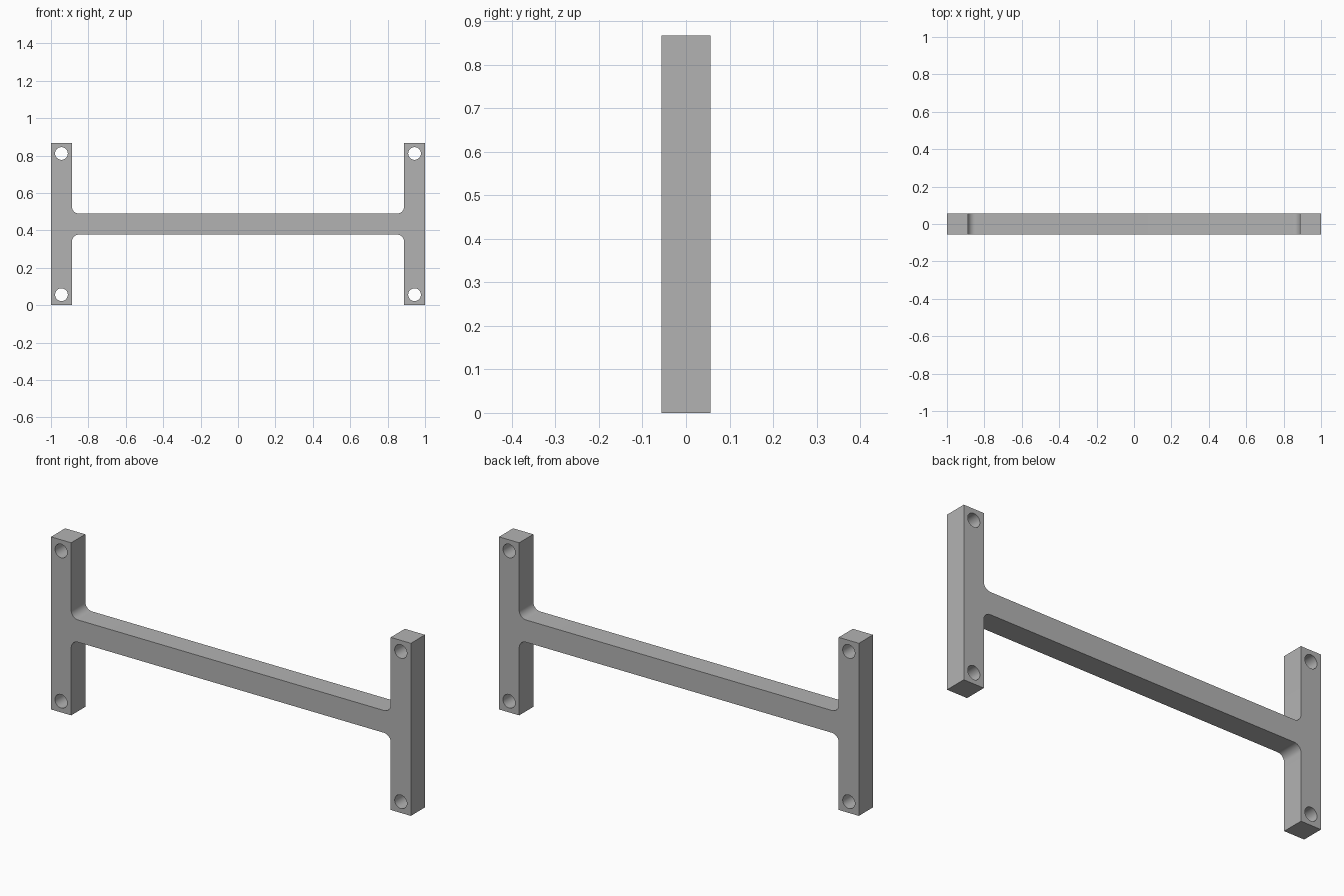
import bpy, bmesh
from math import pi, cos, sin, radians
from mathutils import Matrix

default = bpy.data.objects.get("Cube")
if default:
    bpy.data.objects.remove(default, do_unlink=True)

HEIGHT = 0.867           # post height
MID = HEIGHT / 2         # bar centre height
HALF = 0.056             # half thickness of posts and bar
INNER = 1 - 2 * HALF     # inner face of each post
FILLET = 0.038
HOLE_R = 0.034

grey = bpy.data.materials.new("plain grey")
grey.use_nodes = True
grey.diffuse_color = (0.45, 0.45, 0.45, 1)
grey.node_tree.nodes["Principled BSDF"].inputs["Base Color"].default_value = grey.diffuse_color


def make_object(name, bm):
    mesh = bpy.data.meshes.new(name)
    bmesh.ops.recalc_face_normals(bm, faces=bm.faces[:])
    bm.to_mesh(mesh)
    bm.free()
    mesh.materials.append(grey)
    obj = bpy.data.objects.new(name, mesh)
    bpy.context.collection.objects.link(obj)
    return obj


# One quarter of the H outline: post top corners, then the fillet into the bar
quarter = [(1, MID), (INNER, MID)]
for i in range(11):
    a = pi / 2 * i / 10
    quarter.append((INNER - FILLET + FILLET * cos(a),
                    HALF + FILLET - FILLET * sin(a)))

# Mirror the quarter around the centre to close the outline
outline = quarter + [(-x, z) for x, z in reversed(quarter)]
outline += [(x, -z) for x, z in reversed(outline)]

# H frame: outline extruded through the depth
bm = bmesh.new()
face = bm.faces.new([bm.verts.new((x, -HALF, z + MID)) for x, z in outline])
extruded = bmesh.ops.extrude_face_region(bm, geom=[face], use_keep_orig=True)
verts = [g for g in extruded["geom"] if isinstance(g, bmesh.types.BMVert)]
bmesh.ops.translate(bm, verts=verts, vec=(0, 2 * HALF, 0))
frame = make_object("h_frame", bm)

# Screw holes near the ends of both posts
bm = bmesh.new()
for sx in (-1, 1):
    for sz in (-1, 1):
        place = Matrix.Translation((sx * (1 - HALF), 0, MID + sz * (MID - HALF)))
        bmesh.ops.create_cone(bm, cap_ends=True, segments=40, radius1=HOLE_R,
                              radius2=HOLE_R, depth=4 * HALF,
                              matrix=place @ Matrix.Rotation(pi / 2, 4, "X"))
cutter = make_object("hole_cutter", bm)
cutter.hide_render = True

cut = frame.modifiers.new("screw holes", "BOOLEAN")
cut.operation = "DIFFERENCE"
cut.solver = "EXACT"
cut.object = cutter

bpy.ops.object.select_all(action="DESELECT")
frame.select_set(True)
bpy.context.view_layer.objects.active = frame
bpy.ops.object.modifier_apply(modifier=cut.name)
bpy.data.objects.remove(cutter, do_unlink=True)
bpy.ops.object.shade_smooth_by_angle(angle=radians(30))
